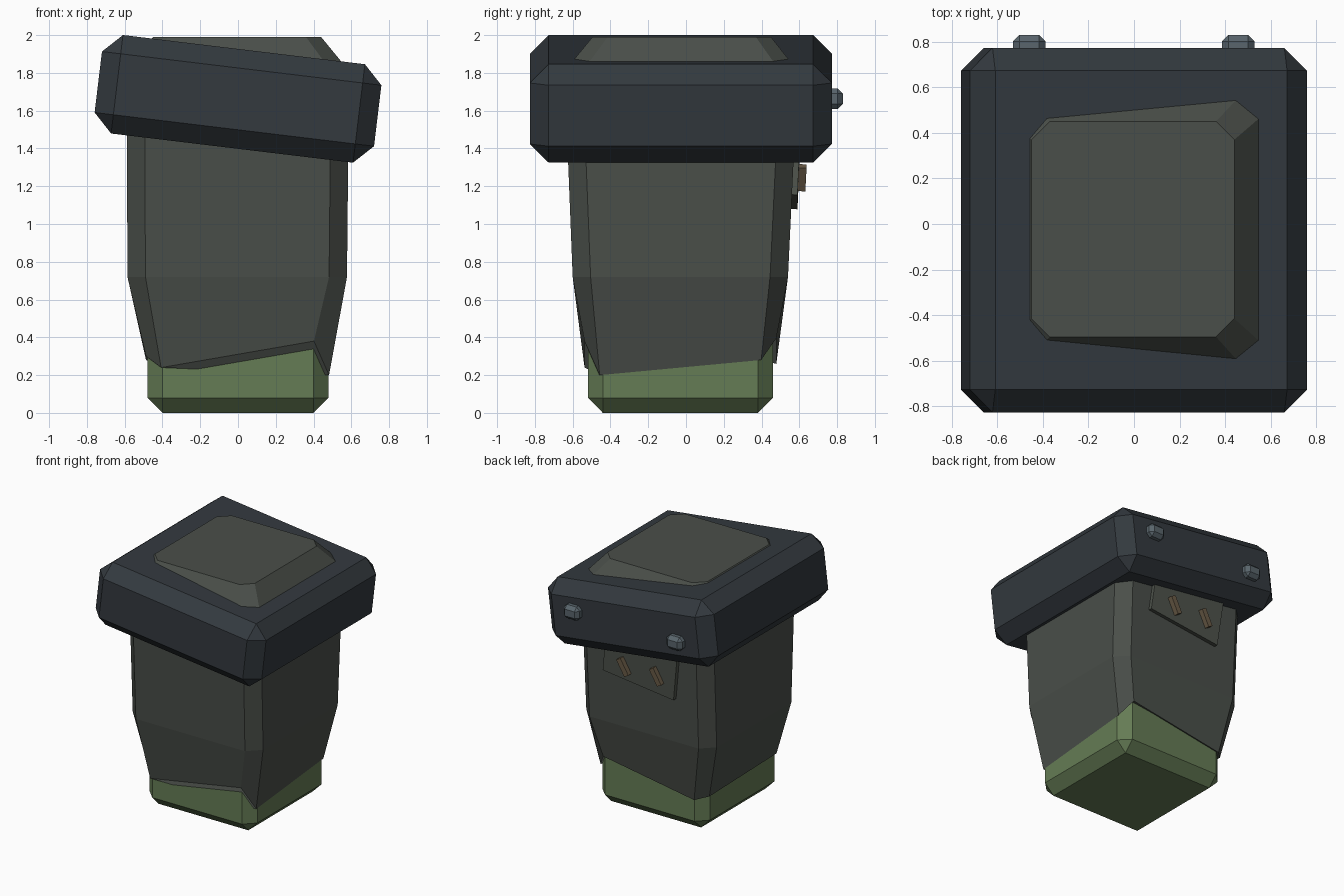
import bpy, bmesh
from mathutils import Matrix, Euler

if "Cube" in bpy.data.objects:
    bpy.data.objects.remove(bpy.data.objects["Cube"])


def material(name, rgb):
    m = bpy.data.materials.new(name)
    m.diffuse_color = (*rgb, 1)
    m.use_nodes = True
    m.node_tree.nodes["Principled BSDF"].inputs["Base Color"].default_value = m.diffuse_color
    return m


GREEN = material("green", (0.13, 0.20, 0.09))
CLOTH = material("dark_cloth", (0.068, 0.077, 0.067))
BAND = material("dark_band", (0.033, 0.041, 0.049))
PATCH = material("patch_cloth", (0.075, 0.085, 0.07))
THREAD = material("thread", (0.15, 0.11, 0.065))
STEEL = material("steel", (0.10, 0.13, 0.15))


def finish(bm, name, mat):
    bmesh.ops.recalc_face_normals(bm, faces=bm.faces)
    me = bpy.data.meshes.new(name)
    bm.to_mesh(me)
    bm.free()
    me.materials.append(mat)
    ob = bpy.data.objects.new(name, me)
    bpy.context.collection.objects.link(ob)
    return ob


def block(name, center, size, mat, bevel=0.0, rot=(0, 0, 0)):
    """Box with single-segment chamfers on every edge."""
    bm = bmesh.new()
    bmesh.ops.create_cube(bm, size=1, matrix=Matrix.Diagonal((*size, 1)))
    if bevel:
        bmesh.ops.bevel(bm, geom=bm.edges[:], offset=bevel, segments=1,
                        profile=0.5, affect='EDGES')
    ob = finish(bm, name, mat)
    ob.location = center
    ob.rotation_euler = Euler(rot)
    return ob


def octagon(x0, x1, y0, y1, c, z):
    """Chamfered rectangle, from front-left round to left-front."""
    zs = z if isinstance(z, (list, tuple)) else [z] * 8
    xy = [(x0 + c, y0), (x1 - c, y0), (x1, y0 + c), (x1, y1 - c),
          (x1 - c, y1), (x0 + c, y1), (x0, y1 - c), (x0, y0 + c)]
    return [(x, y, h) for (x, y), h in zip(xy, zs)]


# Green foot
block("green_foot", (0, -0.03, 0.36), (0.96, 0.98, 0.72), GREEN, 0.08)

# Sleeve body: lofted octagons with an uneven hem and a chamfered top
rings = [
    octagon(-0.487, 0.482, -0.537, 0.478, 0.08,
            (0.24, 0.38, 0.20, 0.28, 0.395, 0.26, 0.28, 0.30)),
    octagon(-0.585, 0.577, -0.60, 0.54, 0.095, 0.72),
    octagon(-0.59, 0.588, -0.643, 0.592, 0.095, 1.81),
    octagon(-0.45, 0.44, -0.495, 0.45, 0.08, 1.99),
]
bm = bmesh.new()
loops = [[bm.verts.new(p) for p in r] for r in rings]
for a, b in zip(loops, loops[1:]):
    for i in range(8):
        j = (i + 1) % 8
        bm.faces.new((a[i], a[j], b[j], b[i]))
bm.faces.new(loops[0][::-1])
bm.faces.new(loops[-1])
finish(bm, "sleeve_body", CLOTH)

# Tilted band
block("tilted_band", (0, -0.027, 1.6625), (1.49, 1.60, 0.525), BAND, 0.1,
      (0, 0.12, 0))

# Studs on the back of the band
for side, x in (("left", -0.46), ("right", 0.457)):
    block(f"band_stud_{side}", (x, 0.78, 1.663), (0.142, 0.10, 0.11), STEEL, 0.028)

# Patch with two slanted stitches on the back
block("back_patch", (-0.012, 0.58, 1.33), (0.635, 0.04, 0.43), PATCH, 0,
      (-0.046, -0.12, 0))
for i, x in enumerate((0.124, -0.168)):
    block(f"patch_stitch_{i + 1}", (x, 0.61, 1.245), (0.042, 0.05, 0.14), THREAD, 0,
          (-0.046, 0.5, 0))
